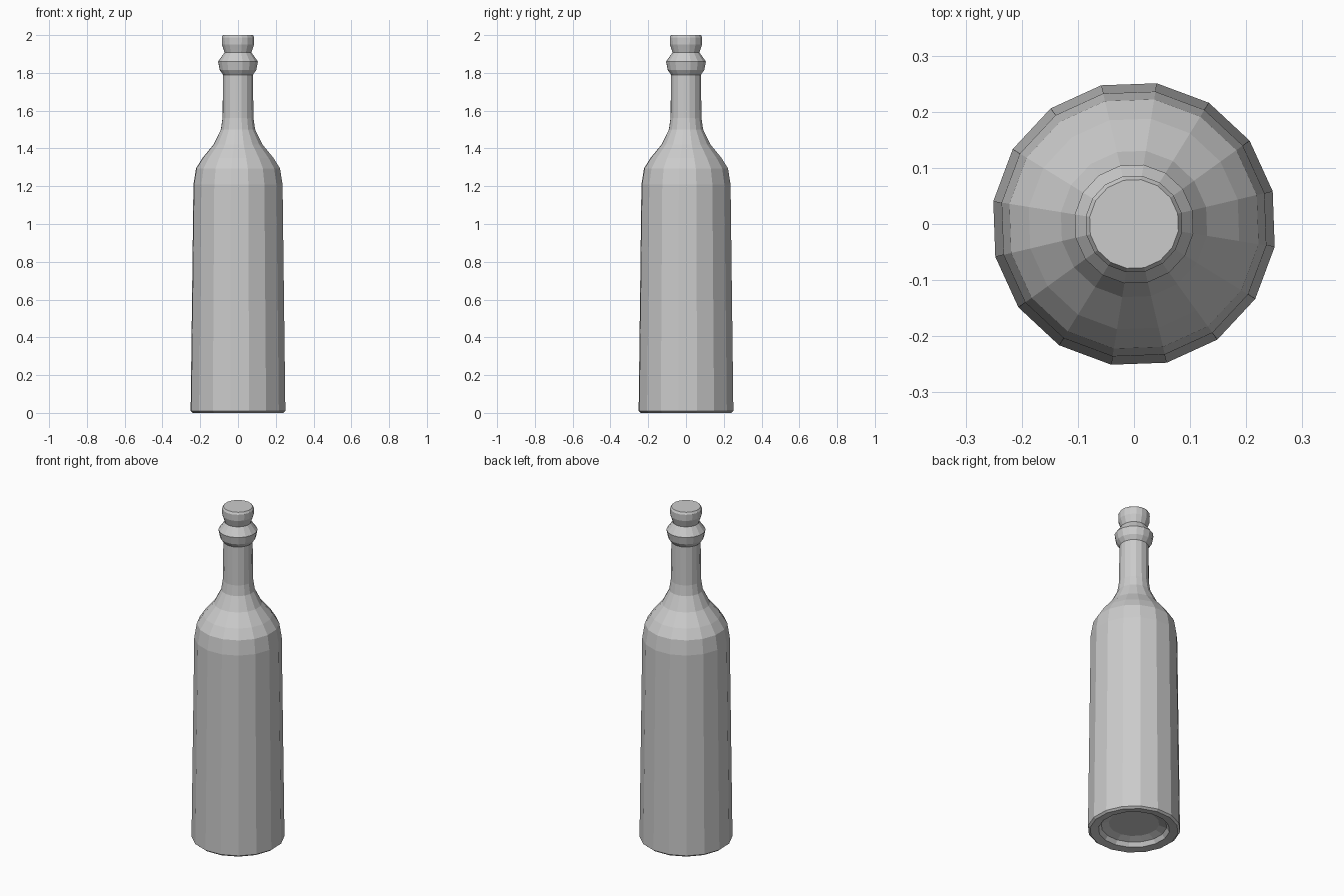
import bpy, bmesh, math

if "Cube" in bpy.data.objects:
    bpy.data.objects.remove(bpy.data.objects["Cube"])

SIDES = 16
TURN = math.radians(13.3)


def lathe(name, profile):
    """Spin (radius, height) points into a closed, flat-faced solid."""
    bm = bmesh.new()
    rings = []
    for r, z in profile:
        rings.append([bm.verts.new((r * math.cos(TURN + i * math.tau / SIDES),
                                    r * math.sin(TURN + i * math.tau / SIDES), z))
                      for i in range(SIDES)])
    for a, b in zip(rings, rings[1:]):
        for i in range(SIDES):
            j = (i + 1) % SIDES
            bm.faces.new((a[i], a[j], b[j], b[i]))
    bm.faces.new(rings[0][::-1])
    bm.faces.new(rings[-1])
    bmesh.ops.recalc_face_normals(bm, faces=bm.faces)
    mesh = bpy.data.meshes.new(name)
    bm.to_mesh(mesh)
    bm.free()
    obj = bpy.data.objects.new(name, mesh)
    bpy.context.collection.objects.link(obj)
    return obj


# Whole bottle: recessed base, body, shoulder, neck, collar and lip
lathe("bottle", [
    (0.138, 0.045), (0.180, 0.03), (0.195, 0.006), (0.242, 0.0),   # hollow base
    (0.254, 0.01), (0.239, 1.21), (0.225, 1.295),                  # body
    (0.190, 1.35), (0.132, 1.42), (0.092, 1.50), (0.083, 1.56),    # shoulder
    (0.080, 1.79), (0.098, 1.815), (0.107, 1.86),                  # neck, collar
    (0.072, 1.908), (0.086, 1.95), (0.087, 1.988), (0.080, 2.0),   # lip
])
